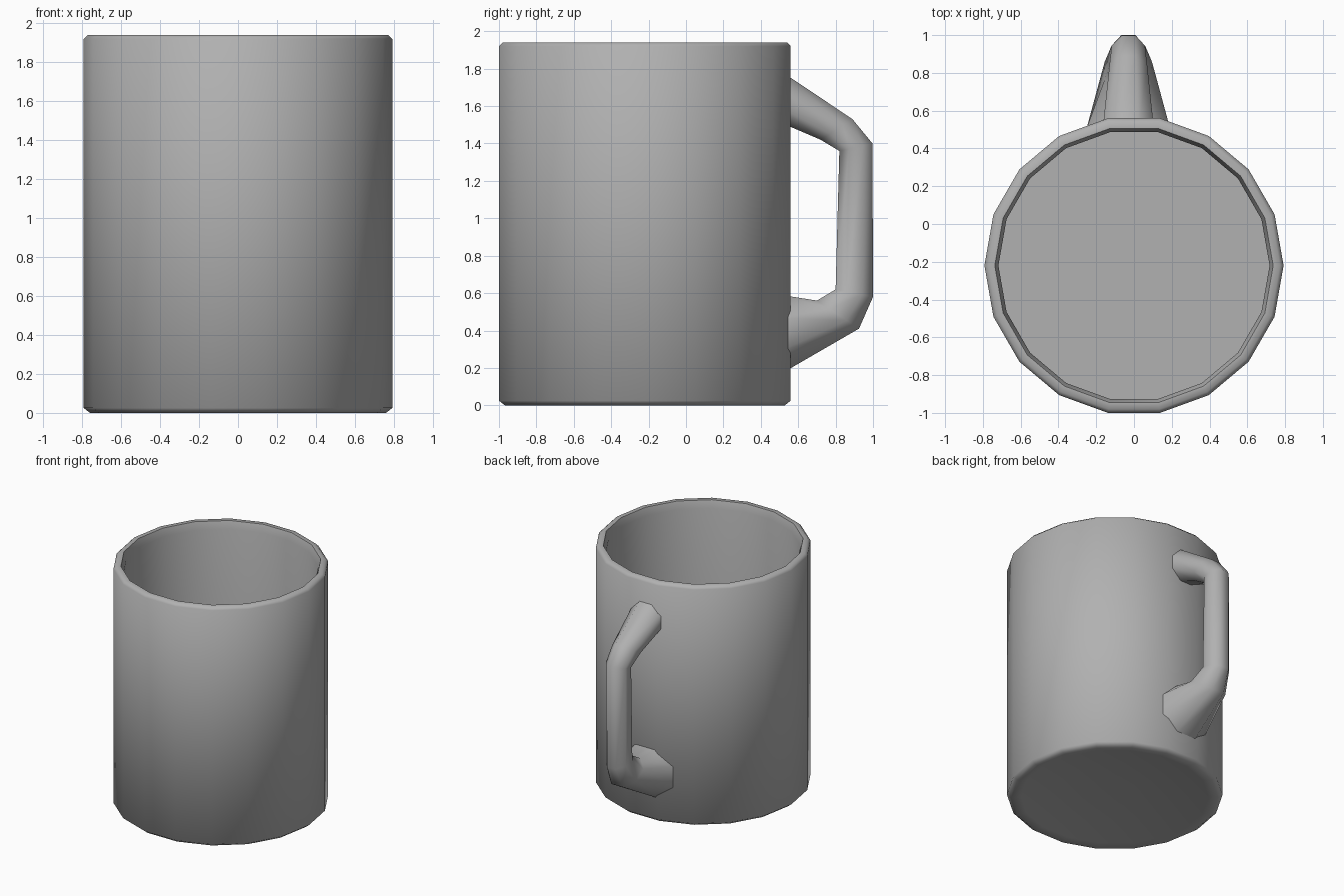
import bpy, bmesh
from math import cos, sin, pi, radians
from mathutils import Vector

if "Cube" in bpy.data.objects:
    bpy.data.objects.remove(bpy.data.objects["Cube"])

grey = bpy.data.materials.new("dark_grey")
grey.diffuse_color = (0.44, 0.44, 0.44, 1)
grey.use_nodes = True
grey.node_tree.nodes["Principled BSDF"].inputs["Base Color"].default_value = grey.diffuse_color


def skin(name, rings, smooth):
    """Bridge a list of closed rings, cap both ends and smooth the result."""
    bm = bmesh.new()
    loops = [[bm.verts.new(p) for p in ring] for ring in rings]
    n = len(loops[0])
    for a, b in zip(loops, loops[1:]):
        for i in range(n):
            j = (i + 1) % n
            bm.faces.new((a[i], a[j], b[j], b[i]))
    bm.faces.new(loops[0][::-1])
    bm.faces.new(loops[-1])
    bmesh.ops.recalc_face_normals(bm, faces=bm.faces)
    mesh = bpy.data.meshes.new(name)
    bm.to_mesh(mesh)
    bm.free()
    mesh.materials.append(grey)
    obj = bpy.data.objects.new(name, mesh)
    bpy.context.collection.objects.link(obj)
    bpy.ops.object.select_all(action='DESELECT')
    obj.select_set(True)
    bpy.context.view_layer.objects.active = obj
    bpy.ops.object.shade_smooth_by_angle(angle=radians(smooth))
    return obj


# Mug body: 18-sided lathe, dished base -> outside -> rim -> inside floor
SIDES, CY = 18, -0.22
profile = [(0.15, 0.05), (0.45, 0.04), (0.69, 0.01), (0.76, 0),
           (0.792, 0.025), (0.792, 1.92), (0.772, 1.94),
           (0.737, 1.94), (0.718, 1.88), (0.718, 0.09)]
skin("mug_body",
     [[(r * cos(2 * pi * i / SIDES), CY + r * sin(2 * pi * i / SIDES), z)
       for i in range(SIDES)] for r, z in profile], 60)

# Handle: octagonal loft, each section = outer (y, z), inner (y, z), half width
HX = -0.03
sections = [((0.51, 1.785), (0.51, 1.51), 0.135),
            ((0.89, 1.53), (0.72, 1.42), 0.10),
            ((0.997, 1.40), (0.82, 1.36), 0.088),
            ((1.0, 0.58), (0.80, 0.62), 0.09),
            ((0.925, 0.41), (0.70, 0.56), 0.125),
            ((0.51, 0.17), (0.51, 0.59), 0.22)]
rings = []
for outer, inner, half in sections:
    o, i = Vector((HX, *outer)), Vector((HX, *inner))
    mid, arm = (o + i) / 2, (o - i) / 2
    k = 1 / cos(pi / 8)
    rings.append([mid + arm * cos(a) * k + Vector((half * k * sin(a), 0, 0))
                  for a in (pi / 8 + s * pi / 4 for s in range(8))])
skin("handle", rings, 60)
